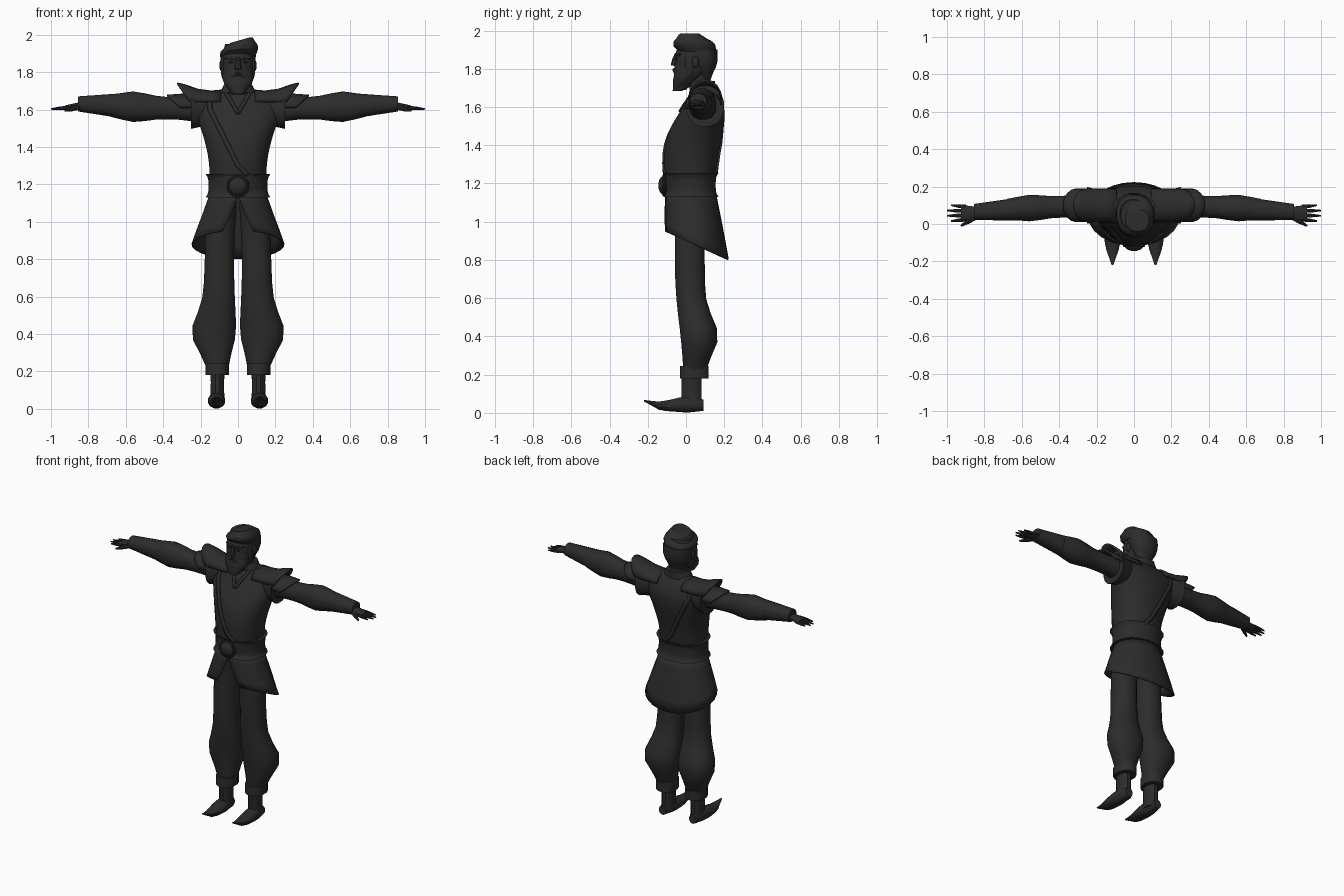
import bpy, math
from mathutils import Vector
from mathutils.bvhtree import BVHTree

if "Cube" in bpy.data.objects:
    bpy.data.objects.remove(bpy.data.objects["Cube"], do_unlink=True)

shade = .025
charcoal = bpy.data.materials.new("charcoal")
charcoal.use_nodes = True
charcoal.diffuse_color = (shade, shade, shade, 1)
shader = charcoal.node_tree.nodes["Principled BSDF"]
shader.inputs["Base Color"].default_value = charcoal.diffuse_color
shader.inputs["Roughness"].default_value = .8


def mix(start, end, t):
    return start + (end - start) * t


def keys(t, *values):
    """Smooth curve through evenly spaced values, for t from 0 to 1."""
    last = len(values) - 1
    i = min(int(t * last), last - 1)
    f = t * last - i
    a, b, c, d = values[max(i - 1, 0)], values[i], values[i + 1], values[min(i + 2, last)]
    return b + f / 2 * (c - a + f * (2 * a - 5 * b + 4 * c - d + f * (3 * (b - c) + d - a)))


def finish(obj, name):
    """Name, colour and smooth a part, with its normals facing out."""
    obj.name = name
    obj.data.materials.append(charcoal)
    bpy.ops.object.select_all(action='DESELECT')
    obj.select_set(True)
    bpy.context.view_layer.objects.active = obj
    bpy.ops.object.mode_set(mode='EDIT')
    bpy.ops.mesh.select_all(action='SELECT')
    bpy.ops.mesh.normals_make_consistent(inside=False)
    bpy.ops.object.mode_set(mode='OBJECT')
    bpy.ops.object.shade_smooth_by_angle(angle=math.radians(35))
    return obj


def skin(name, rows, closed=True, thickness=0):
    """Join rows of points with quads; closed rows make a capped tube."""
    count = len(rows[0])
    verts = [tuple(point) for row in rows for point in row]
    faces = []
    for r in range(len(rows) - 1):
        for c in range(count if closed else count - 1):
            near, far = r * count, (r + 1) * count
            step = (c + 1) % count
            faces.append((near + c, near + step, far + step, far + c))
    if closed:
        faces += [tuple(range(count)), tuple(range(len(verts) - count, len(verts)))]
    mesh = bpy.data.meshes.new(name)
    mesh.from_pydata(verts, [], faces)
    obj = bpy.data.objects.new(name, mesh)
    bpy.context.collection.objects.link(obj)
    if thickness:
        shell = obj.modifiers.new("thickness", 'SOLIDIFY')
        shell.thickness = thickness
        shell.offset = 0
    return finish(obj, name)


def loft(name, axis, low, high, section, rows=9, sides=16, mirror=1, power=2.2):
    """Rounded sections along an axis; section(t) gives two centres and two radii."""
    rings = []
    for r in range(rows):
        t = r / (rows - 1)
        along = mix(low, high, t)
        centre_a, centre_b, radius_a, radius_b = section(t)
        ring = []
        for i in range(sides):
            angle = math.tau * (i + .5) / sides
            c, s = math.cos(angle), math.sin(angle)
            a = centre_a + radius_a * math.copysign(abs(c) ** (2 / power), c)
            b = centre_b + radius_b * math.copysign(abs(s) ** (2 / power), s)
            x, y, z = {'x': (along, a, b), 'y': (a, along, b), 'z': (a, b, along)}[axis]
            ring.append((x * mirror, y, z))
        rings.append(ring)
    return skin(name, rings)


def spike(name, start, end, thick, thin, mirror=1):
    """Tapered eight sided bar between two points."""
    start, end = Vector(start), Vector(end)
    turn = (end - start).to_track_quat('Z', 'Y')
    rings = []
    for t in (0, .5, 1):
        ring = []
        for i in range(8):
            angle = math.tau * i / 8
            spoke = Vector((math.cos(angle), math.sin(angle), 0)) * keys(t, thick, thick * .9, thin)
            point = start.lerp(end, t) + turn @ spoke
            ring.append((point.x * mirror, point.y, point.z))
        rings.append(ring)
    return skin(name, rings)


def ball(name, centre, size):
    bpy.ops.mesh.primitive_uv_sphere_add(segments=16, ring_count=10, location=centre)
    obj = bpy.context.object
    obj.scale = size
    return finish(obj, name)


# Tunic torso, broad at the chest and rounded off over the shoulders
def torso_section(t):
    front = keys(t, -.1, -.11, -.115, -.09, -.02, .05)
    back = keys(t, .15, .155, .17, .195, .2, .15)
    roundness = (1.02 - t ** 20) ** .5
    width = keys(t, .15, .15, .16, .19, .235, .24)
    return 0, (front + back) / 2, width * roundness, (back - front) / 2 * mix(roundness, 1, .3)


torso = loft("tunic_torso", 'z', 1.1, 1.72, torso_section, rows=18, sides=20)
tree = BVHTree.FromPolygons([v.co for v in torso.data.vertices],
                            [tuple(p.vertices) for p in torso.data.polygons])


def ribbon(name, path, width, facing):
    """Lay a flat band on the torso along a path of (x, z) points."""
    points = [Vector(a).lerp(Vector(b), i / 6)
              for a, b in zip(path, path[1:]) for i in range(6)] + [Vector(path[-1])]
    rows = []
    for before, point, after in zip(points[:1] + points, points, points[1:] + points[-1:]):
        across = (after - before).normalized().orthogonal() * width / 2
        hits = [tree.ray_cast(Vector((p.x, facing, p.y)), Vector((0, -facing, 0)))[0]
                for p in (point - across, point + across)]
        if all(hits):
            rows.append([hit + Vector((0, facing * .005, 0)) for hit in hits])
    skin(name, rows, closed=False, thickness=.009)


# Diagonal strap over the right shoulder
strap_path = [(-.15, 1.7), (-.15, 1.6), (0, 1.3), (.05, 1.25)]
ribbon("strap_front", strap_path, .025, -1)
ribbon("strap_back", strap_path, .025, 1)

# Belt, flared at both rims, with a domed buckle
def belt_section(t):
    flare = .015 * abs(2 * t - 1) ** 4
    return 0, .027, .16 + flare, .13 + flare


loft("belt", 'z', 1.13, 1.255, belt_section, sides=20)
ball("buckle", (0, -.115, 1.19), (.05, .03, .05))
bpy.ops.mesh.primitive_torus_add(location=(0, -.115, 1.19), rotation=(math.pi / 2, 0, 0),
                                 major_radius=.052, minor_radius=.008,
                                 major_segments=20, minor_segments=8)
finish(bpy.context.object, "buckle_rim")

# Tunic skirt, open at the front and longer at the back
skirt = []
for r in range(6):
    t = r / 5
    row = []
    for c in range(25):
        angle = mix(mix(.02, .35, t), math.tau - mix(.02, .35, t), c / 24)
        x = mix(.15, .245, t) * math.sin(angle)
        y = mix(.025, .052, t) - mix(.13, .168, t) * math.cos(angle)
        hem = .9 - y * .45
        row.append((x, y, mix(1.14, hem, t)))
    skirt.append(row)
skin("tunic_skirt", skirt, closed=False, thickness=.008)

# Neck, collar, head and beard
loft("neck", 'z', 1.68, 1.8, lambda t: (0, mix(.085, .06, t), .06, .057), rows=3)
loft("collar", 'z', 1.69, 1.735, lambda t: (0, .085, mix(.1, .075, t), .067), rows=3)
loft("head", 'z', 1.69, 1.95, lambda t: (0, keys(t, -.03, .01, .04, .045, .05),
                                         keys(t, .04, .08, .086, .087, .07),
                                         keys(t, .03, .075, .1, .1, .08)))
loft("beard", 'z', 1.683, 1.79, lambda t: (0, mix(-.045, .015, t),
                                           keys(t, .03, .075, .088),
                                           keys(t, .025, .055, .07)), rows=5)
spike("nose", (0, -.062, 1.815), (0, -.05, 1.88), .018, .008)

# Hair: a nape piece and a crown swept up towards the left
loft("hair_back", 'z', 1.745, 1.9, lambda t: (0, mix(.1, .085, t), keys(t, .05, .09, .097),
                                              keys(t, .03, .07, .08)), rows=6)
crown = loft("hair_crown", 'z', 1.89, 1.985, lambda t: (mix(0, .02, t), mix(.06, .02, t),
                                                       keys(t, .097, .1, .06),
                                                       keys(t, .1, .11, .06)), rows=6)
for vert in crown.data.vertices:
    vert.co.z -= max(0, .06 - vert.co.x) * (vert.co.z - 1.89) * 3


def shoulder_plate(name, mirror, inner, outer, base, rise, tip):
    """Arched plate over the shoulder whose crest runs out to a point."""
    rows = []
    for t in (0, .3, .6, .85, 1):
        row = []
        for i in range(9):
            angle = math.pi * i / 8
            crest = math.sin(angle)
            row.append((mirror * (mix(inner, outer, t) + tip * t * t * crest),
                        .1 + .085 * math.cos(angle),
                        base + keys(t, *rise) * crest))
        rows.append(row)
    skin(name, rows, closed=False, thickness=.01)


for mirror, label in ((1, "left_"), (-1, "right_")):
    # Face details and neckline
    ball(label + "ear", (mirror * .088, .05, 1.835), (.012, .018, .03))
    ball(label + "eye", (mirror * .034, -.048, 1.853), (.016, .008, .006))
    ball(label + "sideburn", (mirror * .08, .02, 1.83), (.012, .025, .07))
    spike(label + "eyebrow", (.01, -.054, 1.868), (.07, -.028, 1.875), .009, .004, mirror)
    spike(label + "moustache", (0, -.06, 1.795), (.05, -.042, 1.76), .012, .006, mirror)
    ribbon(label + "neckline", [(mirror * .07, 1.7), (mirror * .04, 1.65), (0, 1.58)], .018, -1)

    # Layered shoulder plates and armhole
    shoulder_plate(label + "shoulder_plate", mirror, .09, .26, 1.64, (.06, .06, .1), .065)
    shoulder_plate(label + "lower_plate", mirror, .22, .31, 1.61, (.06, .07, .065), .07)
    loft(label + "armhole", 'x', .16, .25, lambda t: (.1, 1.605, mix(.075, .1, t), mix(.09, .11, t)),
         rows=4, mirror=mirror)

    # Full sleeve and tapering bracer
    loft(label + "sleeve", 'x', .2, .68, lambda t: (mix(.1, .08, t), mix(1.6, 1.62, t),
                                                    keys(t, .06, .06, .06, .072, .055),
                                                    keys(t, .07, .06, .065, .083, .06)),
         mirror=mirror)
    loft(label + "bracer", 'x', .62, .855, lambda t: (mix(.08, .064, t), mix(1.62, 1.63, t),
                                                      mix(.062, .044, t), mix(.068, .041, t)),
         rows=4, mirror=mirror)

    # Hand with four spread fingers and a thumb
    loft(label + "palm", 'x', .8, .925, lambda t: (.06, mix(1.625, 1.61, t), mix(.028, .044, t),
                                                  mix(.024, .012, t)), rows=4, sides=10, mirror=mirror)
    for number, finger in enumerate(("index", "middle", "ring", "little")):
        spread = number - 1.5
        spike(label + finger + "_finger", (.9, .058 + spread * .023, 1.611),
              (1 - .01 * spread ** 2 * (spread ** 2 > 1), .058 + spread * .028, 1.603),
              .0105, .004, mirror)
    spike(label + "thumb", (.85, .035, 1.613), (.925, -.01, 1.593), .014, .005, mirror)

    # Baggy trouser leg gathered into a cuff
    loft(label + "trouser_leg", 'z', .22, 1.12, lambda t: (keys(t, .11, .13, .105, .1, .095, .075),
                                                          keys(t, .045, .07, .03, .02, .02, .025),
                                                          keys(t, .06, .12, .09, .08, .08, .07),
                                                          keys(t, .06, .1, .08, .08, .08, .1)),
         rows=13, mirror=mirror)
    loft(label + "trouser_cuff", 'z', .18, .245, lambda t: (.11, .043, .065, .078), rows=2,
         sides=12, mirror=mirror)

    # Ankle and shoe with a curled toe
    loft(label + "ankle", 'z', .03, .2, lambda t: (.11, .03, keys(t, .042, .036, .04), .054),
         rows=4, sides=12, mirror=mirror)
    loft(label + "shoe", 'y', -.22, .092, lambda t: (.115, keys(t, .064, .038, .04, .045, .04),
                                                    keys(t, .005, .033, .047, .043, .027),
                                                    keys(t, .004, .022, .034, .044, .03)),
         sides=12, mirror=mirror)
